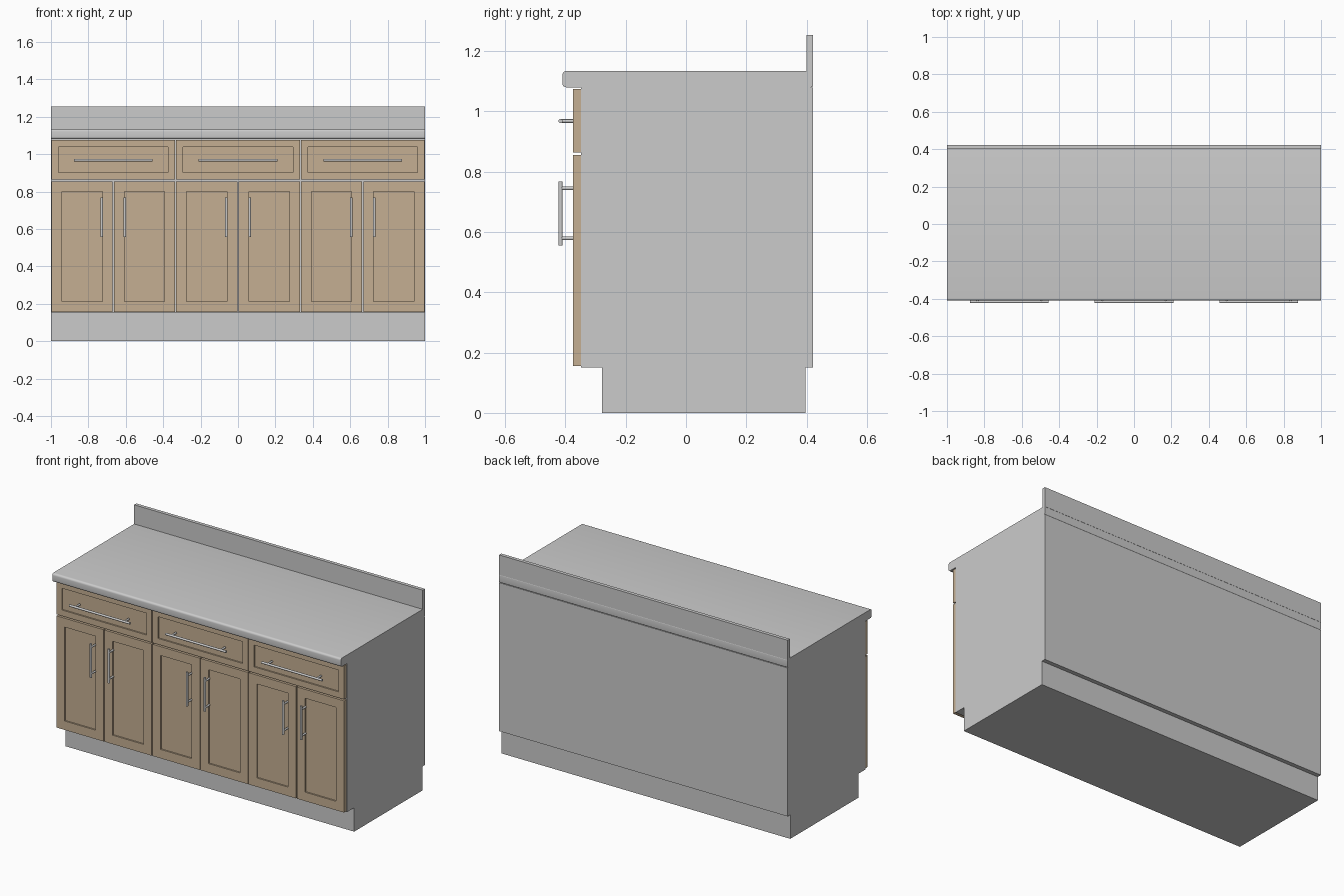
import bpy, bmesh, math
from mathutils import Vector, Matrix

if "Cube" in bpy.data.objects:
    bpy.data.objects.remove(bpy.data.objects["Cube"])

wood = bpy.data.materials.new("wood")
wood.diffuse_color = (0.56, 0.43, 0.29, 1)
wood.use_nodes = True
wood.node_tree.nodes["Principled BSDF"].inputs["Base Color"].default_value = wood.diffuse_color


def finish(bm, name, mat=None):
    bmesh.ops.recalc_face_normals(bm, faces=bm.faces)
    me = bpy.data.meshes.new(name)
    bm.to_mesh(me)
    bm.free()
    if mat:
        me.materials.append(mat)
    ob = bpy.data.objects.new(name, me)
    bpy.context.collection.objects.link(ob)
    return ob


def smooth(ob):
    bpy.ops.object.select_all(action='DESELECT')
    ob.select_set(True)
    bpy.context.view_layer.objects.active = ob
    bpy.ops.object.shade_smooth_by_angle(angle=math.radians(35))


def box_bm(x0, x1, y0, y1, z0, z1):
    bm = bmesh.new()
    mid = Vector((x0 + x1, y0 + y1, z0 + z1)) / 2
    size = Matrix.Diagonal((x1 - x0, y1 - y0, z1 - z0, 1))
    bmesh.ops.create_cube(bm, size=1, matrix=Matrix.Translation(mid) @ size)
    return bm


# front slab with a recessed centre panel
def panel_front(name, x0, x1, z0, z1, margin, depth=0.009):
    bm = box_bm(x0, x1, -0.374, -0.349, z0, z1)
    bm.normal_update()
    face = min(bm.faces, key=lambda f: f.calc_center_median().y)
    bmesh.ops.inset_region(bm, faces=[face], thickness=margin)
    inner = bmesh.ops.extrude_face_region(bm, geom=[face])
    verts = [v for v in inner["geom"] if isinstance(v, bmesh.types.BMVert)]
    bmesh.ops.translate(bm, verts=verts, vec=(0, depth, 0))
    if face.is_valid:
        bmesh.ops.delete(bm, geom=[face], context='FACES_ONLY')
    return finish(bm, name, wood)


def rod(bm, a, b, r):
    a, b = Vector(a), Vector(b)
    d = b - a
    m = Matrix.Translation((a + b) / 2) @ d.to_track_quat('Z', 'Y').to_matrix().to_4x4()
    bmesh.ops.create_cone(bm, cap_ends=True, segments=20, radius1=r, radius2=r,
                          depth=d.length, matrix=m)


# bar handle: long rod on two posts
def handle(name, centre, axis, length, inset):
    bm = bmesh.new()
    c, ax = Vector(centre), Vector(axis)
    rod(bm, c - ax * length / 2, c + ax * length / 2, 0.007)
    for s in (-1, 1):
        p = c + ax * s * (length / 2 - inset)
        rod(bm, p, (p.x, -0.372, p.z), 0.006)
    smooth(finish(bm, name))


# carcass, plinth and backsplash
finish(box_bm(-1, 1, -0.349, 0.422, 0.15, 1.08), "carcass")
finish(box_bm(-1, 1, -0.278, 0.396, 0, 0.15), "plinth")
finish(box_bm(-1, 1, 0.40, 0.422, 1.13, 1.254), "backsplash")

# countertop with rounded long edges
bm = box_bm(-1, 1, -0.41, 0.422, 1.08, 1.134)
for y_sign, r in ((-1, 0.013), (1, 0.008)):
    edges = [e for e in bm.edges
             if abs(e.verts[0].co.x - e.verts[1].co.x) > 1
             and e.verts[0].co.y * y_sign > 0.415 * (1 if y_sign > 0 else 0.98)]
    bmesh.ops.bevel(bm, geom=edges, offset=r, segments=5, profile=0.5, affect='EDGES')
smooth(finish(bm, "countertop"))

# three bays: one drawer above a pair of doors
gap = 0.003
for i, cx in enumerate((-2 / 3, 0, 2 / 3), 1):
    panel_front(f"drawer_front_{i}", cx - 1 / 3 + gap, cx + 1 / 3 - gap,
                0.864, 1.075, 0.053)
    handle(f"drawer_handle_{i}", (cx, -0.416, 0.968), (1, 0, 0), 0.42, 0.04)
    for side, s in (("left", -1), ("right", 1)):
        xa, xb = sorted((cx + s * gap, cx + s * (1 / 3 - gap)))
        panel_front(f"door_{side}_{i}", xa, xb, 0.155, 0.855, 0.079)
        handle(f"door_handle_{side}_{i}", (cx + s * 0.062, -0.416, 0.662),
               (0, 0, 1), 0.212, 0.023)
